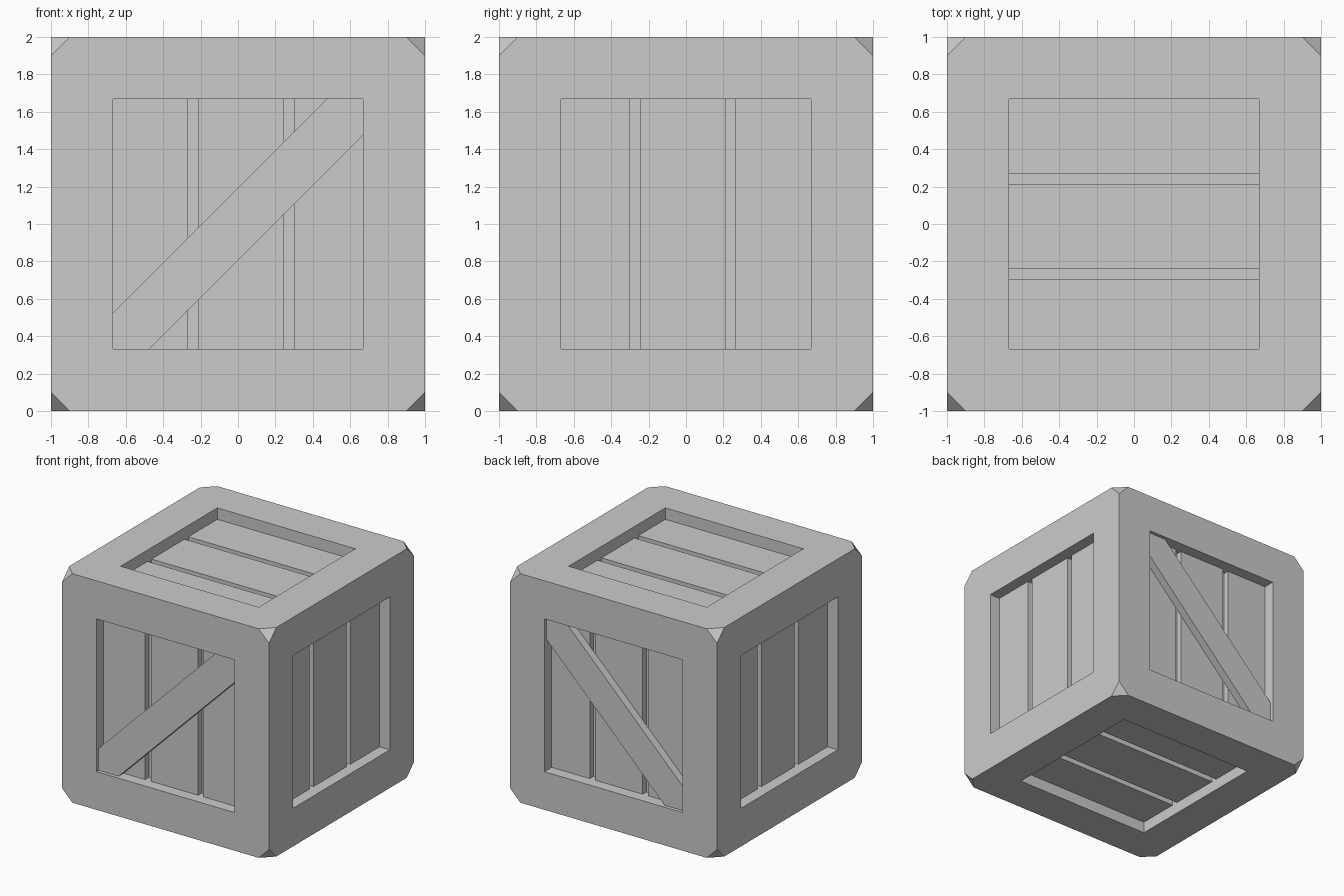
import bpy, bmesh
from itertools import product

if "Cube" in bpy.data.objects:
    bpy.data.objects.remove(bpy.data.objects["Cube"])

R = 0.667        # half size of the recessed panel
DEPTH = 0.10     # panel recess depth
GROOVE = 0.05    # extra depth of the gaps between planks
GAP = 0.027      # half width of a gap
BRACE = 0.193    # leg of the brace along the panel edge


def make_object(name, bm):
    bmesh.ops.recalc_face_normals(bm, faces=bm.faces)
    mesh = bpy.data.meshes.new(name)
    bm.to_mesh(mesh)
    bm.free()
    obj = bpy.data.objects.new(name, mesh)
    bpy.context.collection.objects.link(obj)
    obj.location.z = 1
    return obj


def add_box(bm, spans):
    """Axis-aligned box from three (min, max) spans."""
    verts = bmesh.ops.create_cube(bm, size=1)["verts"]
    for v in verts:
        for i, (a, b) in enumerate(spans):
            v.co[i] = (a + b) / 2 + v.co[i] * (b - a)


def cut(target, cutter):
    cutter.hide_render = True
    mod = target.modifiers.new("cut", 'BOOLEAN')
    mod.operation = 'DIFFERENCE'
    mod.solver = 'EXACT'
    mod.object = cutter
    bpy.context.view_layer.objects.active = target
    bpy.ops.object.modifier_apply(modifier=mod.name)
    bpy.data.objects.remove(cutter)


# Crate block with clipped corners
bm = bmesh.new()
for sx, sy, sz in product((-1, 1), repeat=3):
    for k in range(3):
        co = [sx, sy, sz]
        co[k] *= 0.9
        bm.verts.new(co)
bmesh.ops.convex_hull(bm, input=bm.verts)
bmesh.ops.dissolve_limit(bm, angle_limit=0.02, verts=bm.verts, edges=bm.edges)
crate = make_object("crate", bm)

# Sides: normal axis, sign, axis across the planks, gap centres
sides = [
    (1, -1, 0, (-0.239, 0.272)),
    (1, 1, 0, (-0.239, 0.272)),
    (0, 1, 1, (-0.272, 0.238)),
    (0, -1, 1, (0.272, -0.238)),
    (2, 1, 1, (-0.268, 0.241)),
    (2, -1, 1, (-0.268, 0.241)),
]
recess, gaps = bmesh.new(), bmesh.new()
for n, s, u, centres in sides:
    spans = [(-R, R)] * 3
    spans[n] = tuple(sorted((s * (1 - DEPTH), s * 1.1)))
    add_box(recess, spans)
    for c in centres:
        spans[n] = tuple(sorted((s * (1 - DEPTH - GROOVE), s * (1 - DEPTH / 2))))
        spans[u] = (c - GAP, c + GAP)
        add_box(gaps, spans)
cut(crate, make_object("panel_cutter", recess))
cut(crate, make_object("plank_gap_cutter", gaps))

# Diagonal braces on front and back
outline = [(-R, -R), (BRACE - R, -R), (R, R - BRACE),
           (R, R), (R - BRACE, R), (-R, BRACE - R)]
for name, s in (("front_brace", -1), ("back_brace", 1)):
    bm = bmesh.new()
    face = bm.faces.new([bm.verts.new((x, s * 0.9, z)) for x, z in outline])
    ext = bmesh.ops.extrude_face_region(bm, geom=[face], use_keep_orig=True)
    for v in ext["geom"]:
        if isinstance(v, bmesh.types.BMVert):
            v.co.y = s * 0.97
    make_object(name, bm)
